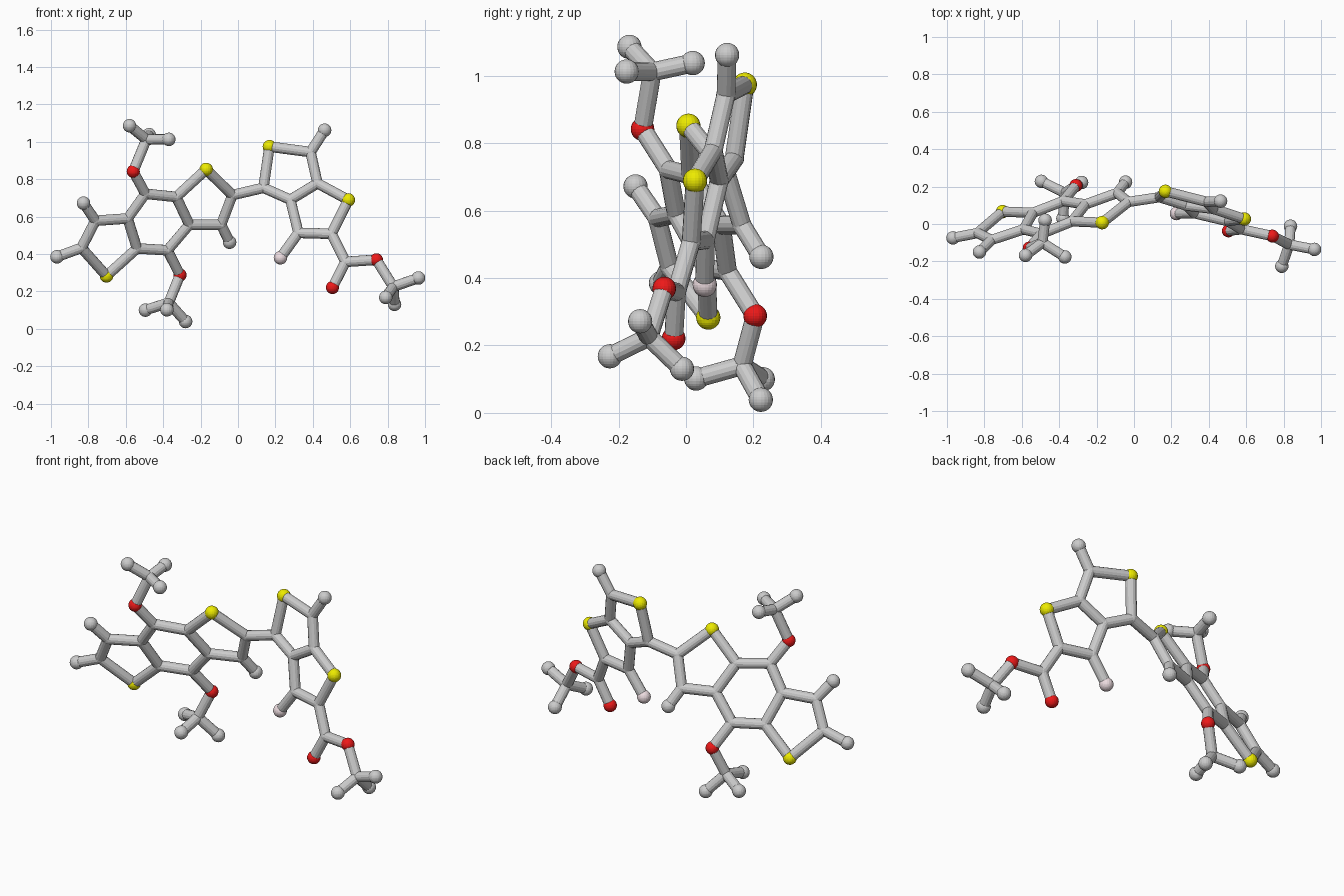
import bpy, bmesh
from mathutils import Vector
from itertools import combinations

if "Cube" in bpy.data.objects:
    bpy.data.objects.remove(bpy.data.objects["Cube"])

BOND_R = 0.028
RADIUS = {"joint": 0.029, "tip": 0.036, "red": 0.035, "yellow": 0.036, "pink": 0.036}


def material(name, rgb):
    m = bpy.data.materials.new(name)
    m.diffuse_color = (*rgb, 1)
    m.use_nodes = True
    m.node_tree.nodes["Principled BSDF"].inputs["Base Color"].default_value = m.diffuse_color
    return m


def ball_mesh(kind):
    me = bpy.data.meshes.new(kind + "_ball")
    bm = bmesh.new()
    bmesh.ops.create_uvsphere(bm, u_segments=20, v_segments=14, radius=RADIUS[kind])
    bm.to_mesh(me)
    bm.free()
    if kind in COLOURS:
        me.materials.append(COLOURS[kind])
    return me


COLOURS = {"red": material("red", (0.85, 0.01, 0.01)),
           "yellow": material("yellow", (0.85, 0.83, 0.0)),
           "pink": material("pink", (0.85, 0.72, 0.75))}
MESHES = {k: ball_mesh(k) for k in RADIUS}

# Flat ring systems: (x, z) per ball, depth comes from the tilted plane y = a + b x + c z
left_rings = {
    "joint": [(-.03, .715), (-.09, .557), (-.26, .557), (-.33, .705), (-.495, .722),
              (-.59, .59), (-.54, .43), (-.377, .42), (-.762, .578), (-.837, .433)],
    "yellow": [(-.17, .852), (-.703, .283)],
    "red": [(-.56, .842), (-.31, .288)],
    "tip": [(-.045, .463), (-.826, .672), (-.968, .385)],
}
right_rings = {
    "joint": [(.136, .754), (.388, .945), (.425, .778), (.28, .69), (.323, .513),
              (.5, .508), (.575, .358)],
    "yellow": [(.168, .974), (.59, .689)],
    "red": [(.505, .221), (.74, .369)],
    "pink": [(.227, .38)],
    "tip": [(.463, 1.062)],
}
# Three-pronged end groups: centre first, then the prongs
end_groups = [
    [(-.49, -.1, 1.012), (-.58, -.168, 1.086), (-.37, -.176, 1.013), (-.475, .02, 1.038)],
    [(-.37, .166, .14), (-.495, .228, .1), (-.38, .03, .102), (-.28, .222, .039)],
    [(.83, -.11, .225), (.965, -.136, .272), (.79, -.226, .168), (.837, -.012, .131)],
]

atoms = []
for group, (a, b, c) in ((left_rings, (.444, .36, -.441)), (right_rings, (.041, -.231, .177))):
    for kind, pts in group.items():
        atoms += [(kind, Vector((x, a + b * x + c * z, z))) for x, z in pts]
for centre, *prongs in end_groups:
    atoms.append(("joint", Vector(centre)))
    atoms += [("tip", Vector(p)) for p in prongs]

# Balls
for kind, p in atoms:
    ob = bpy.data.objects.new(kind + "_ball", MESHES[kind])
    ob.location = p
    bpy.context.collection.objects.link(ob)

# Rods between every pair of neighbouring balls
rod = bpy.data.meshes.new("rod")
bm = bmesh.new()
bmesh.ops.create_cone(bm, cap_ends=True, segments=14, radius1=BOND_R, radius2=BOND_R, depth=1)
bm.to_mesh(rod)
bm.free()
for (k1, p1), (k2, p2) in combinations(atoms, 2):
    d = p2 - p1
    reach = 0.26 if "yellow" in (k1, k2) else 0.21
    if d.length > reach or "joint" not in (k1, k2):
        continue
    ob = bpy.data.objects.new("rod", rod)
    ob.location = (p1 + p2) / 2
    ob.rotation_mode = "QUATERNION"
    ob.rotation_quaternion = d.to_track_quat("Z", "Y")
    ob.scale = (1, 1, d.length)
    bpy.context.collection.objects.link(ob)
